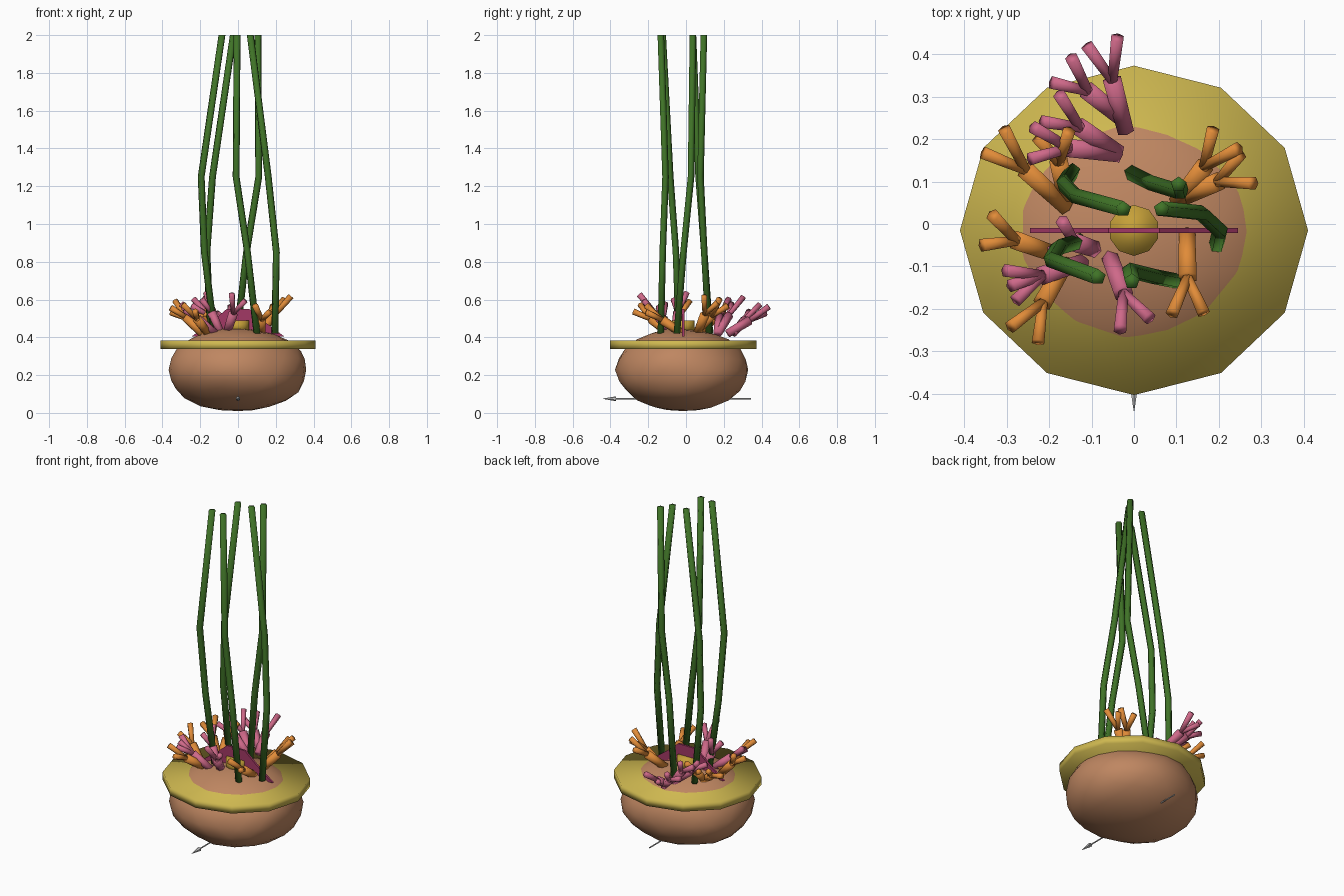
import bpy, bmesh, math, random
from mathutils import Vector

if "Cube" in bpy.data.objects:
    bpy.data.objects.remove(bpy.data.objects["Cube"])

random.seed(4)


def mat(name, rgb):
    m = bpy.data.materials.new(name)
    m.diffuse_color = (*rgb, 1)
    m.use_nodes = True
    m.node_tree.nodes["Principled BSDF"].inputs["Base Color"].default_value = m.diffuse_color
    return m


BROWN = mat("rock_brown", (.52, .24, .12))
SAND = mat("sand_yellow", (.62, .48, .08))
GREEN = mat("kelp_green", (.05, .17, .02))
ORANGE = mat("coral_orange", (.75, .26, .04))
PINK = mat("coral_pink", (.62, .14, .25))
PLUM = mat("fin_plum", (.36, .04, .13))
GOLD = mat("gold", (.56, .35, .04))


def finish(bm, name, material=None, smooth=True):
    bmesh.ops.recalc_face_normals(bm, faces=bm.faces)
    for f in bm.faces:
        f.smooth = smooth
    me = bpy.data.meshes.new(name)
    bm.to_mesh(me)
    bm.free()
    ob = bpy.data.objects.new(name, me)
    bpy.context.collection.objects.link(ob)
    if material:
        me.materials.append(material)
    return ob


def limb(bm, a, b, r1, r2, sides=6):
    """Tapered prism from a to b."""
    a, b = Vector(a), Vector(b)
    d = b - a
    res = bmesh.ops.create_cone(bm, cap_ends=True, segments=sides,
                                radius1=r1, radius2=r2, depth=d.length)
    m = d.to_track_quat('Z', 'Y').to_matrix().to_4x4()
    m.translation = (a + b) / 2
    bmesh.ops.transform(bm, matrix=m, verts=res["verts"])


def disc(name, material, sides, rx, ry, z0, z1):
    bm = bmesh.new()
    bmesh.ops.create_cone(bm, cap_ends=True, segments=sides, radius1=1, radius2=1, depth=1)
    for v in bm.verts:
        v.co = (v.co.x * rx, v.co.y * ry - .015, (z0 + z1) / 2 + v.co.z * (z1 - z0))
    return finish(bm, name, material)


# Lumpy rock base
bm = bmesh.new()
bmesh.ops.create_icosphere(bm, subdivisions=3, radius=1)
for v in bm.verts:
    x, y, z = v.co
    k = 1 + .025 * math.sin(4 * x + 2 * y + 1) * math.cos(3 * y - 4 * z) + random.uniform(-.008, .008)
    v.co = (x * k * .37, y * k * .35 - .018, .228 + z * k * .222)
finish(bm, "rock", BROWN)

# Sand collar and small gold cap
disc("sand_collar", SAND, 12, .41, .388, .337, .384)
disc("gold_cap", GOLD, 10, .06, .06, .43, .488)

# Thin upright fin across the top, mirrored outline
bm = bmesh.new()
half = [(.245, .405), (.13, .49), (.06, .55)]
outline = [(-x, z) for x, z in half] + half[::-1]
face = bm.faces.new([bm.verts.new((x, -.021, z)) for x, z in outline])
ext = bmesh.ops.extrude_face_region(bm, geom=[face])
bmesh.ops.translate(bm, vec=(0, .012, 0),
                    verts=[g for g in ext["geom"] if isinstance(g, bmesh.types.BMVert)])
finish(bm, "upright_fin", PLUM, False)


# Kelp stems: five-sided tubes with level rings at four shared heights
def kelp(name, *path):
    bm = bmesh.new()
    rings = []
    for (x, y), z in zip(path, (.42, .85, 1.25, 2)):
        rings.append([bm.verts.new((x + .019 * math.cos(a), y + .019 * math.sin(a), z))
                      for a in (math.tau * k / 5 + .3 for k in range(5))])
    for lo, hi in zip(rings, rings[1:]):
        for k in range(5):
            n = (k + 1) % 5
            bm.faces.new((lo[k], lo[n], hi[n], hi[k]))
    bm.faces.new(rings[0])
    bm.faces.new(rings[-1])
    finish(bm, name, GREEN)


kelp("kelp_left", (-.125, -.04), (-.178, -.055), (-.195, -.085), (-.085, -.125))
kelp("kelp_back_left", (-.145, .125), (-.165, .095), (-.135, .065), (-.025, .035))
kelp("kelp_front", (.1, -.135), (.05, -.125), (-.01, -.11), (-.005, -.135))
kelp("kelp_right", (.195, -.05), (.203, -.015), (.16, .025), (.065, .035))
kelp("kelp_back", (-.005, .12), (.045, .095), (.11, .075), (.105, .093))


# Corals: trunk to a fork, then a fan of branches around the end point
def coral(name, material, base, end, branches=2):
    base, end = Vector((*base, .42)), Vector(end)
    fork = base.lerp(end, .56)
    side = (end - base).cross(Vector((0, 0, 1))).normalized()
    bm = bmesh.new()
    limb(bm, base, fork, .022, .025)
    for i in range(branches):
        s = 2 * i / (branches - 1) - 1
        limb(bm, fork, end + side * .037 * s + Vector((0, 0, .018 * s)), .013, .017)
    finish(bm, name, material)


coral("orange_coral_far_left", ORANGE, (-.16, .04), (-.33, .195, .55))
coral("orange_coral_back_left", ORANGE, (-.16, .06), (-.19, .21, .555))
coral("orange_coral_left", ORANGE, (-.19, -.07), (-.345, -.015, .575))
coral("orange_coral_front_left", ORANGE, (-.16, -.09), (-.258, -.26, .555))
coral("orange_coral_back_right", ORANGE, (.1, .05), (.215, .2, .585))
coral("orange_coral_right", ORANGE, (.11, .06), (.265, .13, .6))
coral("orange_coral_front", ORANGE, (.125, -.02), (.127, -.21, .55))
coral("pink_coral_back", PINK, (-.02, .22), (-.075, .43, .545))
coral("pink_coral_back_side", PINK, (-.03, .25), (-.17, .362, .555))
coral("pink_coral_middle", PINK, (-.04, .17), (-.195, .272, .595))
coral("pink_coral_inner", PINK, (-.04, .165), (-.24, .19, .585))
coral("pink_coral_front", PINK, (-.06, -.07), (.002, -.235, .61))
coral("pink_coral_front_left", PINK, (-.12, -.09), (-.29, -.145, .56), 3)
coral("pink_coral_upright", PINK, (-.09, -.06), (-.18, -.03, .62))

# Thin arrow running through the base
bm = bmesh.new()
limb(bm, (0, .345, .075), (0, -.37, .075), .004, .004)
limb(bm, (0, -.37, .075), (0, -.44, .075), .013, .001)
finish(bm, "arrow", None, False)
